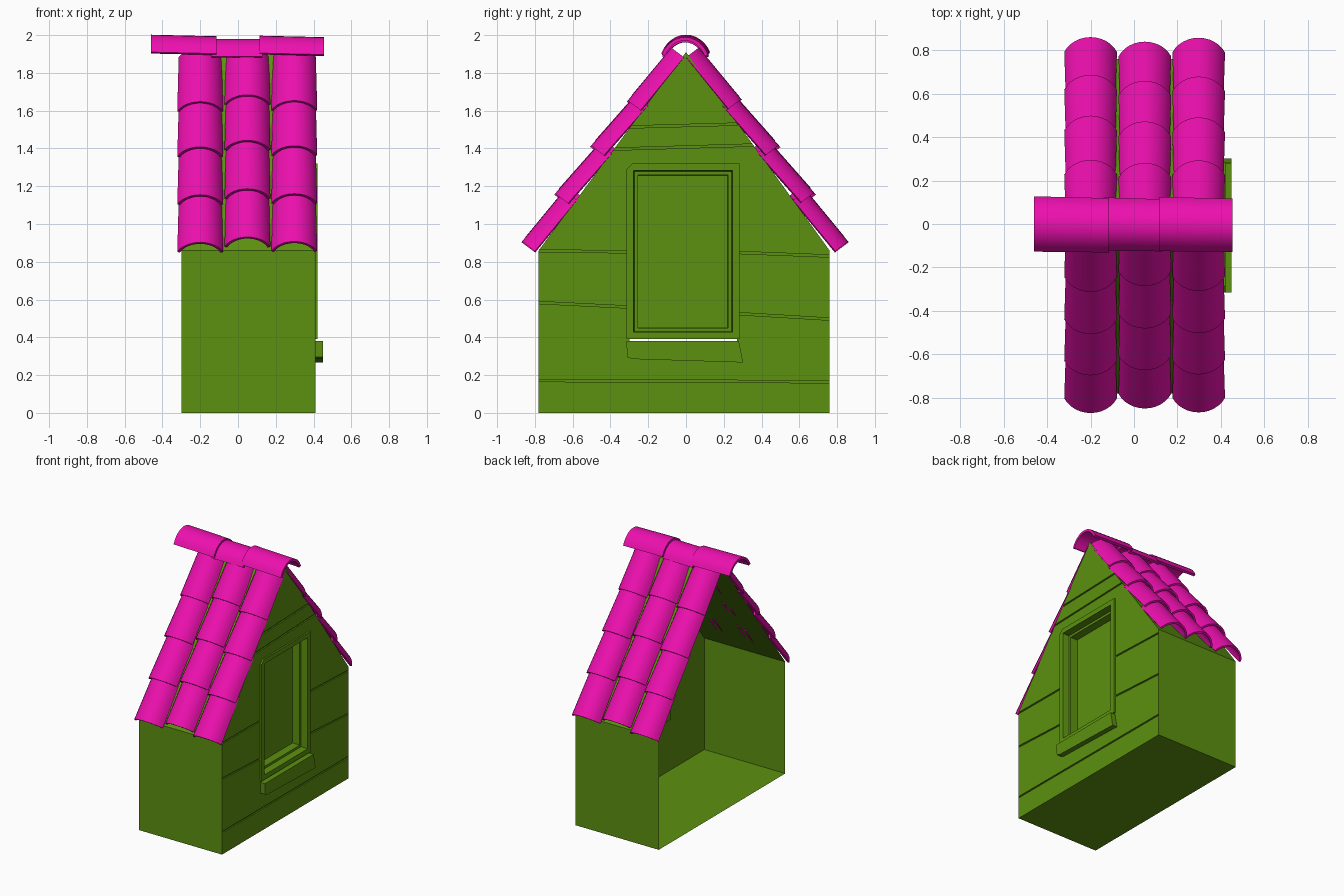
import bpy, bmesh, math, random
from mathutils import Vector

if "Cube" in bpy.data.objects:
    bpy.data.objects.remove(bpy.data.objects["Cube"])

random.seed(4)


def material(name, color):
    m = bpy.data.materials.new(name)
    m.diffuse_color = color
    m.use_nodes = True
    m.node_tree.nodes["Principled BSDF"].inputs["Base Color"].default_value = m.diffuse_color
    return m


GREEN = material("green", (0.107, 0.283, 0.005, 1))
PINK = material("pink", (0.85, 0.005, 0.43, 1))


def make(name, verts, faces, mat, fix=True):
    bm = bmesh.new()
    vs = [bm.verts.new(v) for v in verts]
    for f in faces:
        bm.faces.new([vs[i] for i in f])
    if fix:
        bmesh.ops.recalc_face_normals(bm, faces=bm.faces[:])
    me = bpy.data.meshes.new(name)
    bm.to_mesh(me)
    bm.free()
    ob = bpy.data.objects.new(name, me)
    bpy.context.collection.objects.link(ob)
    if mat:
        me.materials.append(mat)
    return ob


def prism(pts, x0, x1, base=0):
    # extrude a y,z outline along x
    n = len(pts)
    verts = [(x, y, z) for x in (x0, x1) for y, z in pts]
    faces = [list(range(n)), list(range(2 * n - 1, n - 1, -1))]
    faces += [[i, (i + 1) % n, n + (i + 1) % n, n + i] for i in range(n)]
    return verts, [[i + base for i in f] for f in faces]


def cut(ob, cutter):
    cutter.hide_render = True
    cutter.hide_viewport = True
    mod = ob.modifiers.new("cut", "BOOLEAN")
    mod.operation = "DIFFERENCE"
    mod.solver = "EXACT"
    mod.object = cutter


# House shell: floor, two side walls and roof sheets, open at the left end
outline = [(-0.78, 0.86), (-0.78, 0), (0.76, 0), (0.76, 0.86), (0, 1.91)]
X0, X1 = -0.30, 0.41
shell_verts = [(x, y, z) for x in (X0, X1) for y, z in outline]
make("house_shell", shell_verts,
     [[i, (i + 1) % 5, 5 + (i + 1) % 5, 5 + i] for i in range(5)], GREEN)

# Gable wall with plank grooves and window opening
gable = make("gable_wall", *prism(outline, X1 - 0.02, X1), GREEN)
grooves = [(-0.9, 0.172, 0.9, 0.164),
           (-0.9, 0.59, -0.2, 0.555), (0.2, 0.53, 0.9, 0.488),
           (-0.9, 0.858, -0.2, 0.852), (0.2, 0.852, 0.9, 0.825),
           (-0.6, 1.39, 0.6, 1.425), (-0.5, 1.508, 0.5, 1.535)]
gv, gf = [], []
for y0, z0, y1, z1 in grooves:
    w = 0.006
    v, f = prism([(y0, z0 - w), (y1, z1 - w), (y1, z1 + w), (y0, z0 + w)],
                 X1 - 0.01, X1 + 0.02, len(gv))
    gv += v
    gf += f
cut(gable, make("groove_cutter", gv, gf, None))
cut(gable, make("window_cutter",
                *prism([(-0.30, 0.38), (0.27, 0.38), (0.27, 1.31), (-0.30, 1.31)],
                       0.3, 0.5), None))

# Window: concentric stepped frame ending in a recessed pane
rings = [(0, 0.40), (0, 0.422), (0.037, 0.422), (0.042, 0.37),
         (0.06, 0.37), (0.062, 0.31)]
wv, wf = [], []
for inset, x in rings:
    c = max(0.03 - inset, 0.002)
    ya, yb, za, zb = -0.315 + inset, 0.283 - inset, 0.39 + inset, 1.32 - inset
    wv += [(x, ya, za), (x, yb, za), (x, yb, zb), (x, ya + c, zb), (x, ya, zb - c)]
for r in range(len(rings) - 1):
    a, b = 5 * r, 5 * r + 5
    wf += [[a + i, a + (i + 1) % 5, b + (i + 1) % 5, b + i] for i in range(5)]
wf.append(list(range(len(wv) - 5, len(wv))))
make("window", wv, wf, GREEN)

# Crooked window sill
make("window_sill", *prism([(-0.315, 0.38), (-0.312, 0.295), (-0.28, 0.285),
                            (0.302, 0.267), (0.28, 0.38)], 0.40, 0.45), GREEN)


def barrel_tile(name, p0, p1, side, normal, w0, w1, h, thick=0.014, seg=12):
    # curved tile running from p0 to p1
    p0, p1, side, normal = map(Vector, (p0, p1, side, normal))
    a0 = math.radians(25)
    verts, faces = [], []
    for p, w in ((p0, w0), (p1, w1)):
        for t in (0, thick):
            for i in range(seg + 1):
                a = a0 + (math.pi - 2 * a0) * i / seg
                u = (w / 2 - t) * math.cos(a) / math.cos(a0)
                v = h * (math.sin(a) - math.sin(a0)) / (1 - math.sin(a0))
                v -= t * math.sin(a)
                verts.append(p + side * u + normal * v)
    n = seg + 1
    for i in range(seg):
        j = i + 1
        faces += [[i, j, 2 * n + j, 2 * n + i],
                  [n + i, 3 * n + i, 3 * n + j, n + j],
                  [i, n + i, n + j, j],
                  [2 * n + i, 2 * n + j, 3 * n + j, 3 * n + i]]
    for i in (0, seg):
        faces.append([i, 2 * n + i, 3 * n + i, n + i])
    ob = make(name, verts, faces, PINK)
    bpy.ops.object.select_all(action="DESELECT")
    ob.select_set(True)
    bpy.context.view_layer.objects.active = ob
    bpy.ops.object.shade_smooth_by_angle(angle=math.radians(35))


# Roof tiles: three columns of four overlapping rows on each slope
for s, label in ((-1, "front"), (1, "back")):
    up = Vector((0, -0.6 * s, 0.8))
    nrm = Vector((0, 0.8 * s, 0.6))
    start = Vector((0, 0.80 if s < 0 else 0.79, 0.85))
    start.y *= s
    for c, (cx, shift) in enumerate(((-0.2, 0.0), (0.05, 0.035), (0.298, 0.005))):
        for r in range(4):
            d = 0.312 * r + shift + random.uniform(-0.008, 0.008) * (r > 0)
            base = start + Vector((cx, 0, 0)) + up * d
            lift = 0.004 if r in (0, 3) else 0.016
            length = 0.35 if r < 3 else 1.30 - d
            barrel_tile(f"roof_tile_{label}_{c}_{r}", base + nrm * lift,
                        base + up * length - nrm * 0.012,
                        (1, 0, 0), nrm, 0.243, 0.228, 0.085)

# Ridge tiles along the top
for i, (xa, xb, za, zb, w) in enumerate(((-0.46, -0.115, 1.91, 1.902, 0.255),
                                         (-0.14, 0.13, 1.888, 1.888, 0.245),
                                         (0.115, 0.455, 1.905, 1.897, 0.25))):
    barrel_tile(f"ridge_tile_{i}", (xa, 0, za), (xb, -0.006, zb),
                (0, 1, 0), (0, 0, 1), w, w - 0.005, 0.092, 0.018)
